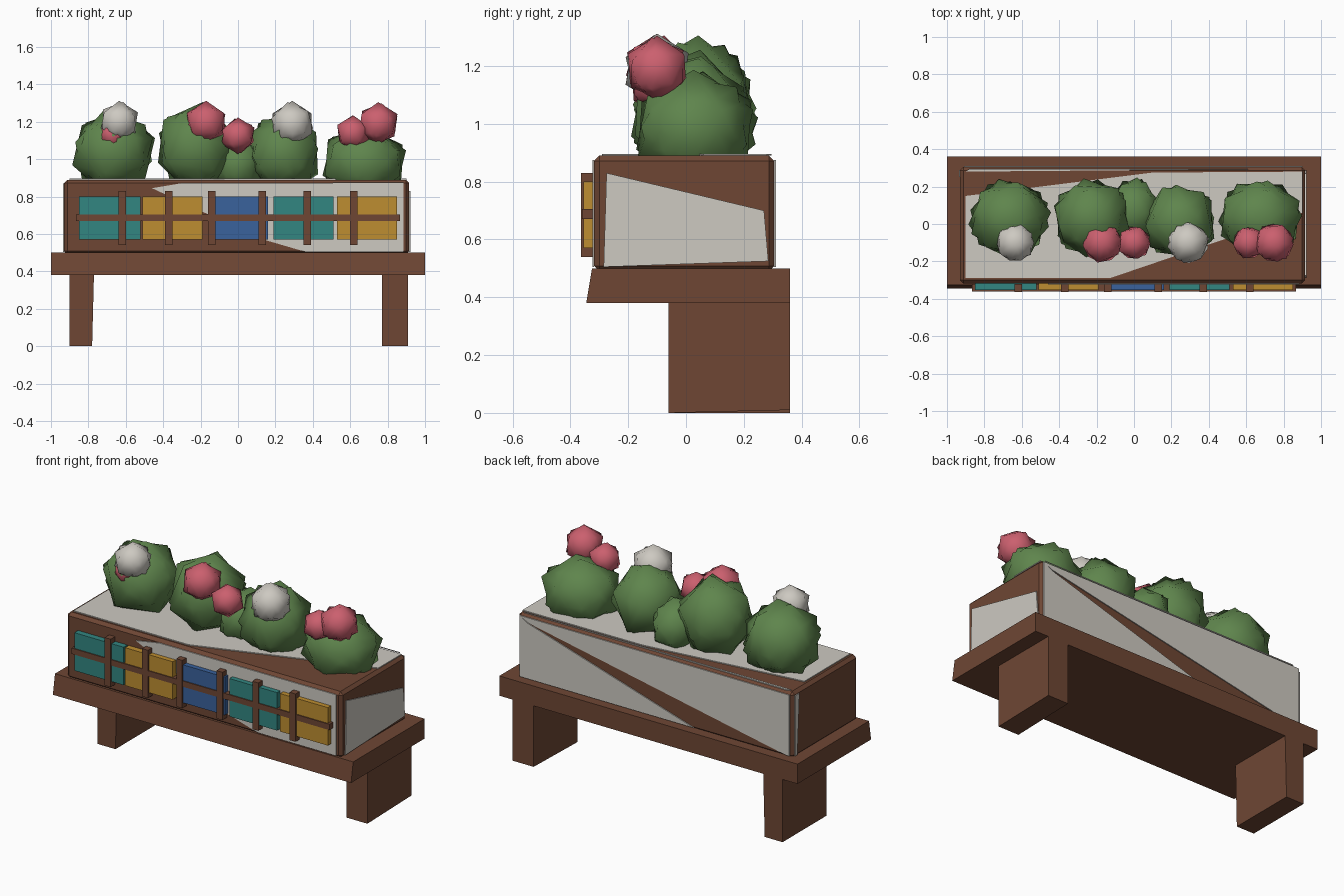
import bpy, bmesh
from mathutils import Vector, Matrix, Euler

cube = bpy.data.objects.get("Cube")
if cube:
    bpy.data.objects.remove(cube, do_unlink=True)


def material(name, srgb):
    col = [(c / 255) ** 2.2 for c in srgb] + [1]
    m = bpy.data.materials.new(name)
    m.use_nodes = True
    m.diffuse_color = col
    m.node_tree.nodes["Principled BSDF"].inputs["Base Color"].default_value = col
    return m


BROWN = material("brown wood", (110, 72, 55))
WHITE = material("off white", (204, 200, 192))
GREEN = material("leaf green", (95, 132, 78))
PINK = material("petal pink", (202, 96, 110))
TEAL = material("teal", (54, 133, 128))
GOLD = material("gold", (188, 140, 52))
BLUE = material("blue", (60, 98, 155))


def finish(name, bm, mat, smooth=False):
    bmesh.ops.recalc_face_normals(bm, faces=bm.faces)
    me = bpy.data.meshes.new(name)
    bm.to_mesh(me)
    bm.free()
    me.materials.append(mat)
    for p in me.polygons:
        p.use_smooth = smooth
    ob = bpy.data.objects.new(name, me)
    bpy.context.collection.objects.link(ob)
    return ob


def box(name, mat, x, y, z, bevel=0):
    bm = bmesh.new()
    bmesh.ops.create_cube(bm, size=1)
    for v in bm.verts:
        v.co = [r[0] if c < 0 else r[1] for c, r in zip(v.co, (x, y, z))]
    if bevel:
        bmesh.ops.bevel(bm, geom=bm.edges[:], offset=bevel, segments=1, affect='EDGES')
    return finish(name, bm, mat)


def plate(name, axis, level, points):
    """Thin white panel lying on the box face across the given axis."""
    bm = bmesh.new()
    verts = []
    for p in points:
        co = list(p)
        co.insert(axis, level)
        verts.append(bm.verts.new(co))
    face = bm.faces.new(verts)
    out = Vector((0, 0, 0))
    out[axis] = 0.006 if level > 0 else -0.006
    new = bmesh.ops.extrude_face_region(bm, geom=[face])["geom"]
    bmesh.ops.translate(bm, vec=out, verts=[g for g in new if isinstance(g, bmesh.types.BMVert)])
    return finish(name, bm, WHITE)


def blob(name, mat, parts):
    """Overlapping faceted balls: (centre, radii, rotation)."""
    bm = bmesh.new()
    for centre, radii, turn in parts:
        m = Matrix.Translation(centre) @ Matrix.Diagonal((*radii, 1)) @ Euler(turn).to_matrix().to_4x4()
        bmesh.ops.create_icosphere(bm, subdivisions=1, radius=1, matrix=m)
    return finish(name, bm, mat, smooth=True)


# Shelf and legs
shelf = box("shelf", BROWN, (-1, 1), (-0.345, 0.36), (0.38, 0.5))
for v in shelf.data.vertices:
    if v.co.z > 0.45 and v.co.y < 0:
        v.co.y = -0.325
for side, x in (("right", (-0.9, -0.77)), ("left", (0.77, 0.91))):
    leg = box(side + "_leg", BROWN, x, (-0.06, 0.36), (0, 0.39))
    for v in leg.data.vertices:
        if v.co.z < 0.1:
            v.co.x -= 0.01 if v.co.x > x[0] + 0.05 and side == "right" else 0
            v.co.z += 0.01 if v.co.y > 0 and v.co.x > 0 else 0

# Planter box with worn white paint
box("planter_box", BROWN, (-0.93, 0.915), (-0.318, 0.305), (0.49, 0.89), 0.018)
plate("front_paint", 1, -0.318,
      [(-0.46, 0.845), (-0.3, 0.872), (0.885, 0.875), (0.885, 0.505), (0.36, 0.505), (0.12, 0.575)])
plate("left_paint", 0, 0.915, [(-0.275, 0.83), (0.27, 0.7), (0.285, 0.525), (-0.285, 0.505)])
plate("right_paint", 0, -0.93, [(0.25, 0.87), (0.29, 0.87), (0.29, 0.505), (0.27, 0.505)])
plate("back_upper_paint", 1, 0.305, [(0.9, 0.875), (0.84, 0.845), (-0.89, 0.505), (-0.91, 0.505), (-0.91, 0.875)])
plate("back_lower_paint", 1, 0.305, [(0.9, 0.875), (0.84, 0.84), (-0.27, 0.505), (0.9, 0.505)])
plate("top_paint", 2, 0.89,
      [(-0.9, -0.29), (-0.13, -0.29), (0.9, 0.06), (0.9, 0.28), (0.1, 0.275), (-0.9, 0.15)])
plate("top_back_trim", 2, 0.89, [(-0.9, 0.28), (0.88, 0.295), (-0.88, 0.295)])

# Coloured front panels
for i, (mat, x) in enumerate(((TEAL, (-0.85, -0.52)), (GOLD, (-0.51, -0.19)), (BLUE, (-0.16, 0.16)),
                              (TEAL, (0.19, 0.51)), (GOLD, (0.53, 0.85)))):
    box(f"front_panel_{i + 1}", mat, x, (-0.354, -0.315), (0.57, 0.8))

# Lattice battens
for i, x in enumerate((-0.62, -0.37, -0.14, 0.13, 0.37, 0.62)):
    box(f"upright_batten_{i + 1}", BROWN, (x - 0.02, x + 0.02), (-0.363, -0.32), (0.54, 0.83))
box("cross_batten", BROWN, (-0.865, 0.865), (-0.36, -0.32), (0.67, 0.705))

# Bushes: centre, radii, tilt
bushes = (((-0.665, 0.03, 1.04), (0.235, 0.225, 0.235), 0.2),
          ((-0.225, 0.03, 1.06), (0.225, 0.225, 0.25), 0.9),
          ((0.0, 0.07, 0.97), (0.15, 0.19, 0.17), 1.5),
          ((0.245, 0.01, 1.03), (0.21, 0.22, 0.23), 2.1),
          ((0.675, 0.03, 0.98), (0.245, 0.225, 0.21), 0.5))
for i, (c, r, t) in enumerate(bushes):
    second = [k * 0.97 for k in r]
    blob(f"bush_{i + 1}", GREEN, [(c, r, (0.1, 0.15, t)), (c, second, (0.7, 0.4 + t, t + 0.5)),
                                  (c, second, (1.5, 0.9, t))])

# Blossoms
blossoms = ((WHITE, -0.635, 1.2, 0.112), (PINK, -0.67, 1.13, 0.08), (PINK, -0.17, 1.195, 0.117),
            (PINK, 0.0, 1.125, 0.098), (WHITE, 0.29, 1.19, 0.122), (PINK, 0.615, 1.14, 0.095),
            (PINK, 0.75, 1.19, 0.115))
for i, (mat, x, z, r) in enumerate(blossoms):
    blob(f"blossom_{i + 1}", mat, [((x, -0.1, z), (r, r, r), (0, 0, i * 0.4)),
                                   ((x, -0.1, z), (r * 0.97, r * 0.97, r * 0.97), (0.2, 0.1, i + 0.6))])
